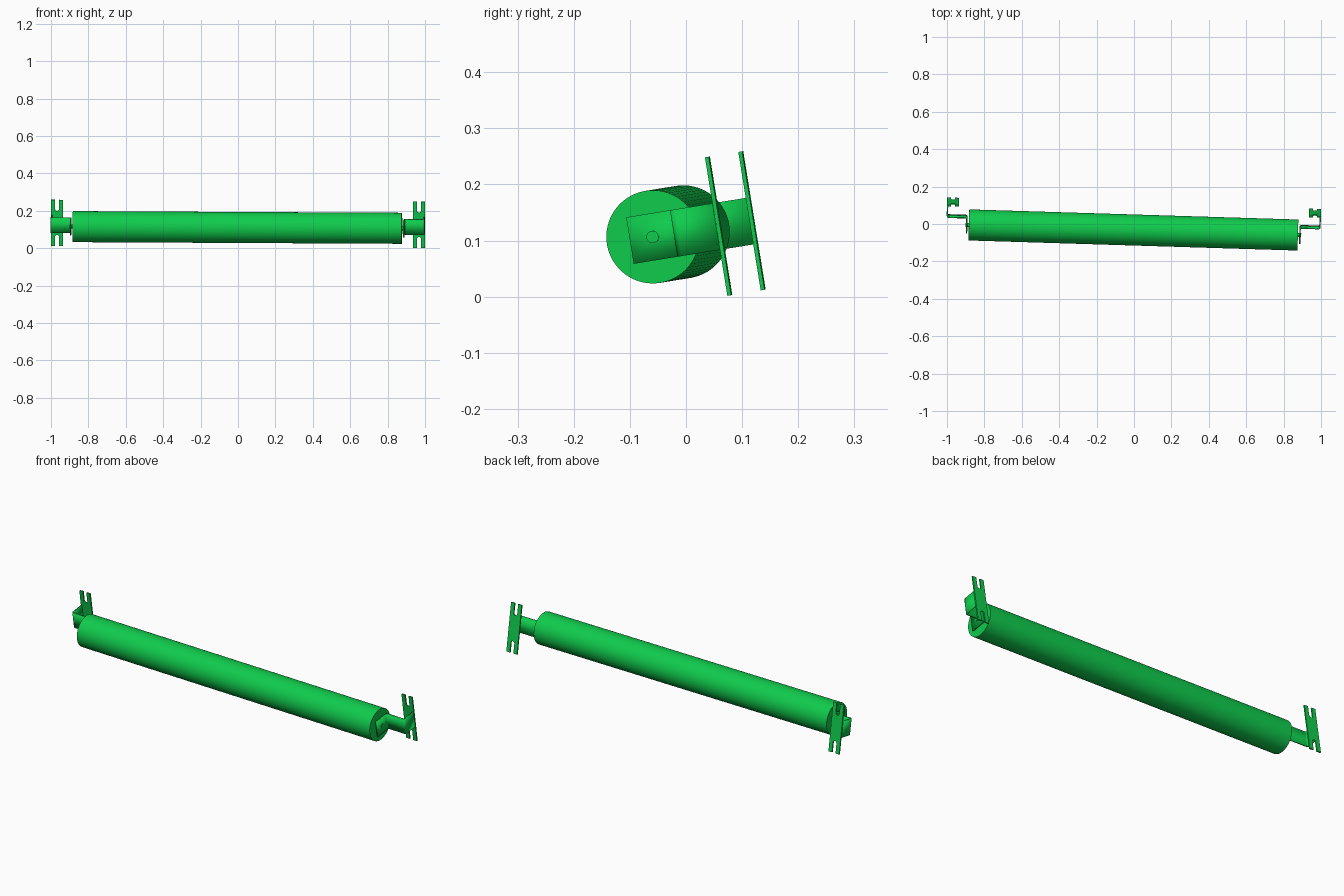
import bpy, bmesh, math
from mathutils import Matrix, Vector

if "Cube" in bpy.data.objects:
    bpy.data.objects.remove(bpy.data.objects["Cube"])

# Whole assembly is slightly yawed, dipped and rolled
POSE = (Matrix.Translation((-0.0036, -0.032, 0.111))
        @ Matrix.Rotation(-0.0307, 4, 'Z')
        @ Matrix.Rotation(0.005, 4, 'Y')
        @ Matrix.Rotation(math.radians(9.2), 4, 'X'))
T = 0.007  # sheet thickness

green = bpy.data.materials.new("green")
green.diffuse_color = (0.005, 0.60, 0.073, 1)
green.use_nodes = True
green.node_tree.nodes["Principled BSDF"].inputs["Base Color"].default_value = green.diffuse_color


def finish(name, bm):
    bmesh.ops.recalc_face_normals(bm, faces=bm.faces[:])
    bm.transform(POSE)
    me = bpy.data.meshes.new(name)
    bm.to_mesh(me)
    bm.free()
    ob = bpy.data.objects.new(name, me)
    bpy.context.collection.objects.link(ob)
    me.materials.append(green)
    bpy.ops.object.select_all(action='DESELECT')
    ob.select_set(True)
    bpy.context.view_layer.objects.active = ob
    bpy.ops.object.shade_smooth_by_angle(angle=math.radians(32))
    return ob


def rod(name, x0, x1, radius, sides):
    bm = bmesh.new()
    m = (Matrix.Translation(((x0 + x1) / 2, 0, 0))
         @ Matrix.Rotation(math.pi / 2, 4, 'Y'))
    bmesh.ops.create_cone(bm, cap_ends=True, segments=sides, radius1=radius,
                          radius2=radius, depth=abs(x1 - x0), matrix=m)
    return finish(name, bm)


def bent_arm(name, side):
    # folded sheet: end plate, outward flange, backward flange
    path = [(0.891, -0.041), (0.891, 0.0445), (0.9965, 0.0445), (0.9965, 0.119)]
    h = 0.042
    bm = bmesh.new()
    cols = [[bm.verts.new((side * x, y, z)) for z in (-h, h)] for x, y in path]
    for a, b in zip(cols, cols[1:]):
        bm.faces.new((a[0], b[0], b[1], a[1]))
    folds = [e for e in bm.edges if len(e.link_faces) == 2]
    bmesh.ops.bevel(bm, geom=folds, offset=0.008, segments=4,
                    profile=0.5, affect='EDGES')
    ob = finish(name, bm)
    mod = ob.modifiers.new("thickness", 'SOLIDIFY')
    mod.thickness = T
    mod.offset = 0


def mount_plate(name, side):
    # tall plate with an open round-bottomed slot at each end
    x0, x1, h, xc, r, depth = 0.936, 1.0, 0.125, 0.968, 0.0105, 0.06
    arc = [(xc + r * math.cos(math.pi * i / 10),
            h - depth + r - r * math.sin(math.pi * i / 10)) for i in range(11)]
    top = [(x1, h), (xc + r, h)] + arc + [(xc - r, h), (x0, h)]
    outline = top + [(x, -z) for x, z in reversed(top)]
    bm = bmesh.new()
    f = bm.faces.new([bm.verts.new((side * x, 0.1215 - T / 2, z))
                      for x, z in outline])
    ext = bmesh.ops.extrude_face_region(bm, geom=[f])
    bmesh.ops.translate(bm, vec=Vector((0, T, 0)),
                        verts=[v for v in ext['geom']
                               if isinstance(v, bmesh.types.BMVert)])
    finish(name, bm)


# Roller drum
rod("roller", -0.88, 0.88, 0.083, 64)

# Matching hardware at both ends
for side, label in ((-1, "left"), (1, "right")):
    rod(label + "_shaft", side * 0.87, side * 0.898, 0.011, 24)
    bent_arm(label + "_bracket_arm", side)
    mount_plate(label + "_mount_plate", side)
